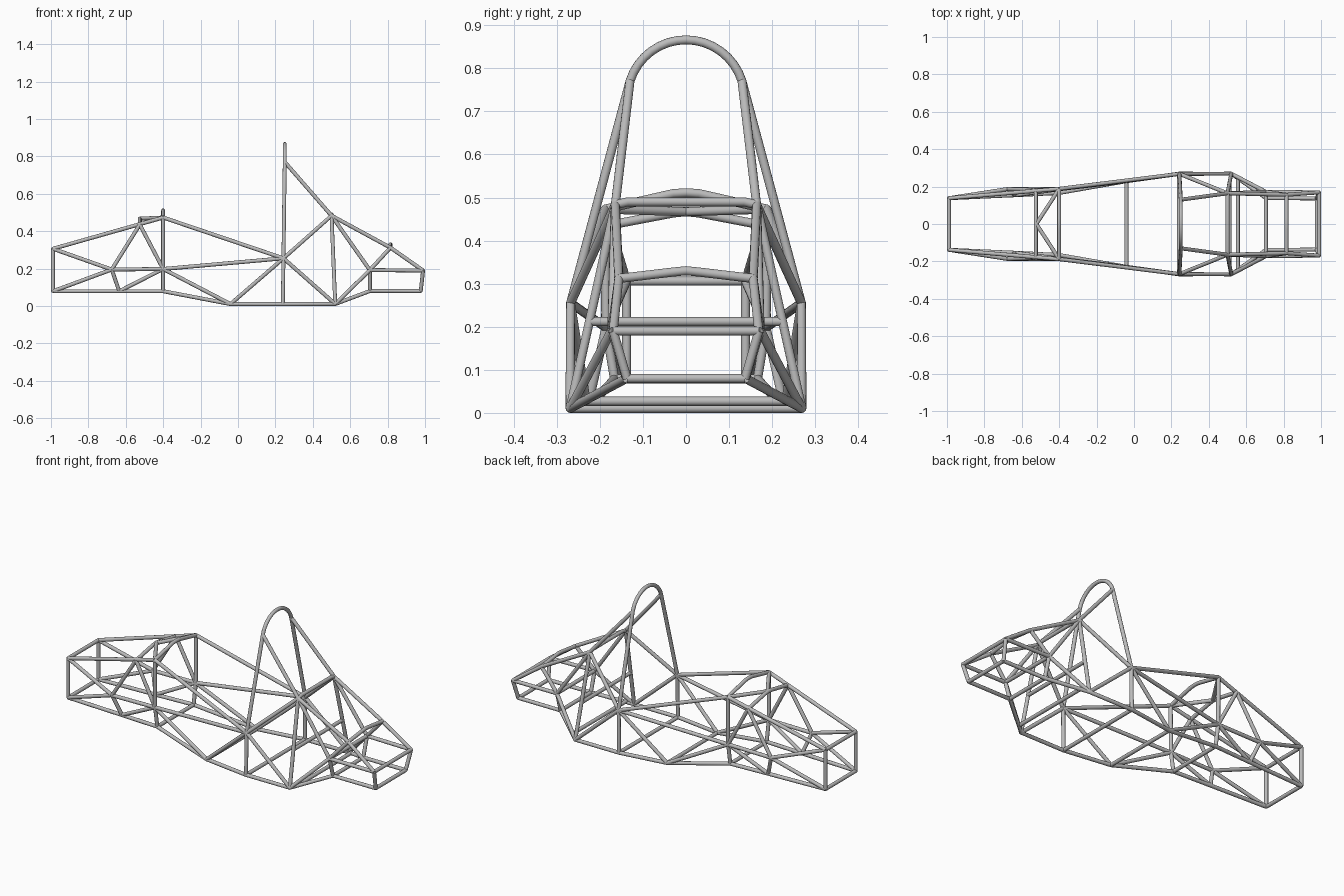
import bpy, math

cube = bpy.data.objects.get("Cube")
if cube:
    bpy.data.objects.remove(cube, do_unlink=True)

R = 0.0105  # tube radius

steel = bpy.data.materials.new("grey steel")
steel.use_nodes = True
grey = (0.5, 0.5, 0.5, 1)
steel.diffuse_color = grey
steel.node_tree.nodes["Principled BSDF"].inputs["Base Color"].default_value = grey

# Joints on the +y side; the other side is mirrored
J = {
    "nose_top": (-0.9895, 0.138, 0.306),
    "nose_low": (-0.9895, 0.138, 0.079),
    "foot_mid": (-0.675, 0.187, 0.195),
    "foot_low": (-0.635, 0.154, 0.079),
    "brace_top": (-0.525, 0.182, 0.435),
    "dash_top": (-0.4, 0.188, 0.473),
    "dash_mid": (-0.4, 0.186, 0.198),
    "dash_low": (-0.4, 0.166, 0.079),
    "floor_front": (-0.04, 0.229, R),
    "hoop_low": (0.24, 0.269, R),
    "hoop_mid": (0.243, 0.268, 0.255),
    "hoop_high": (0.25, 0.13, 0.77),
    "floor_rear": (0.52, 0.269, R),
    "seat_top": (0.5, 0.164, 0.483),
    "engine_low": (0.705, 0.138, 0.08),
    "engine_mid": (0.705, 0.172, 0.192),
    "engine_top": (0.815, 0.156, 0.312),
    "tail_top": (0.9895, 0.169, 0.19),
    "tail_low": (0.977, 0.137, 0.08),
}


def flip(p):
    return (p[0], -p[1], p[2])


def tubes(name, paths):
    """Round tubes along each path, joined as one smooth mesh."""
    cu = bpy.data.curves.new(name, "CURVE")
    cu.dimensions = "3D"
    cu.bevel_depth = R
    cu.bevel_resolution = 4
    cu.use_fill_caps = True
    for path in paths:
        sp = cu.splines.new("POLY")
        sp.points.add(len(path) - 1)
        for pt, co in zip(sp.points, path):
            pt.co = (*co, 1)
    tmp = bpy.data.objects.new(name + "_path", cu)
    bpy.context.collection.objects.link(tmp)
    bpy.context.view_layer.update()
    dg = bpy.context.evaluated_depsgraph_get()
    mesh = bpy.data.meshes.new_from_object(tmp.evaluated_get(dg))
    bpy.data.objects.remove(tmp, do_unlink=True)
    mesh.materials.clear()
    mesh.materials.append(steel)
    ob = bpy.data.objects.new(name, mesh)
    bpy.context.collection.objects.link(ob)
    bpy.ops.object.select_all(action="DESELECT")
    ob.select_set(True)
    bpy.context.view_layer.objects.active = ob
    bpy.ops.object.shade_smooth_by_angle(angle=math.radians(50))


def side_tubes(name, runs):
    """Left and right copies of tubes that follow named joints."""
    paths = [[J[k] for k in run.split()] for run in runs]
    tubes(name, paths + [[flip(p) for p in path] for path in paths])


def cross(name, *half):
    """A tube across the car from its +y half, outer end first."""
    half = list(half)
    tubes(name, [half + [flip(p) for p in reversed(half) if p[1] > 0]])


# Long rails
side_tubes("upper_rails", ["nose_top dash_top", "dash_top hoop_mid",
                           "seat_top engine_top", "engine_top tail_top"])
side_tubes("middle_rails", ["foot_mid dash_mid", "dash_mid hoop_mid",
                            "engine_mid tail_top"])
side_tubes("lower_rails", ["nose_low foot_low dash_low floor_front hoop_low floor_rear "
                           "engine_low tail_low"])

# Nose and foot box bracing
side_tubes("nose_posts", ["nose_top nose_low"])
side_tubes("foot_box_braces", ["nose_top foot_mid", "nose_low foot_mid",
                               "foot_mid foot_low", "foot_mid brace_top",
                               "brace_top dash_mid", "foot_low dash_mid"])
side_tubes("dash_posts", ["dash_top dash_mid dash_low"])

# Cockpit side and rear bracing
side_tubes("cockpit_braces", ["dash_mid floor_front", "floor_front hoop_mid",
                              "hoop_mid floor_rear", "hoop_mid seat_top"])
side_tubes("roll_hoop_stays", ["hoop_high seat_top"])
side_tubes("seat_posts", ["floor_rear seat_top"])
side_tubes("engine_bay_braces", ["seat_top engine_mid", "floor_rear engine_mid",
                                 "engine_mid engine_low", "engine_mid engine_top"])
side_tubes("tail_posts", ["tail_top tail_low"])

# Main roll hoop: straight legs with a round top
top_z, (hx, hy, hz) = 0.866, J["hoop_high"]
rise = top_z - hz
rad = (hy * hy + rise * rise) / (2 * rise)
half_angle = math.asin(hy / rad)
arc = []
for i in range(17):
    a = half_angle * (1 - i / 8)
    arc.append((hx, rad * math.sin(a), top_z - rad + rad * math.cos(a)))
legs = [J["hoop_low"], J["hoop_mid"]]
tubes("main_roll_hoop", [legs + arc + [flip(p) for p in reversed(legs)]])

# Straight cross tubes
for key in ("nose_top", "nose_low", "dash_low", "floor_front", "hoop_low",
            "engine_low", "engine_mid", "tail_top", "tail_low"):
    cross(key + "_cross_tube", J[key])
cross("rear_floor_cross_tube", (0.555, 0.245, 0.027))
cross("harness_cross_tube", (0.511, 0.226, 0.212))

# Bent cross tubes
cross("dash_hoop", J["dash_top"], (-0.4, 0.03, 0.509), (-0.4, 0, 0.511))
cross("front_brace_hoop", J["brace_top"], (-0.525, 0.03, 0.464), (-0.525, 0, 0.467))
cross("seat_top_bar", J["seat_top"], (0.5, 0.135, 0.49))
cross("engine_hoop", J["engine_top"], (0.815, 0.03, 0.327), (0.815, 0, 0.33))

# V brace from the front hoop to the dash hoop
apex = (-0.522, 0, 0.467)
tubes("steering_v_brace", [[apex, J["dash_top"]], [apex, flip(J["dash_top"])]])
